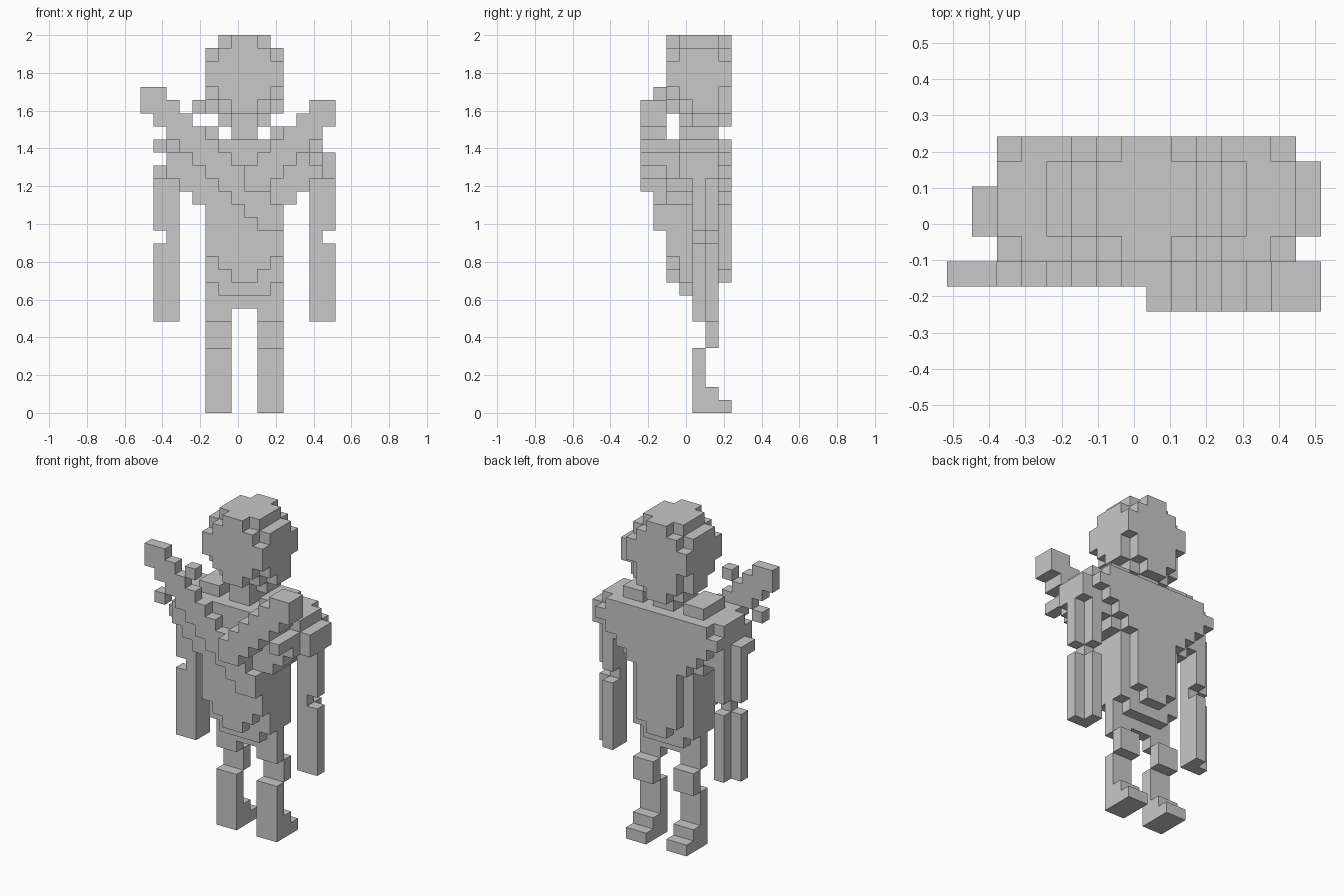
import bpy, bmesh
from mathutils import Vector

cube = bpy.data.objects.get("Cube")
if cube:
    bpy.data.objects.remove(cube, do_unlink=True)

V = 2 / 29                              # block size
ORIGIN = Vector((-7.5, -3.5, 0))        # grid corner, in blocks

stone = bpy.data.materials.new("grey_stone")
stone.use_nodes = True
GREY = (0.58, 0.58, 0.58, 1)
stone.diffuse_color = GREY
stone.node_tree.nodes["Principled BSDF"].inputs["Base Color"].default_value = GREY


def box(xs, ys, zs):
    """Blocks filling half-open ranges."""
    return {(x, y, z) for x in range(*xs) for y in range(*ys) for z in range(*zs)}


def inset(n, ys, zs):
    """Centred body row, n blocks in from the torso's sides (negative = wider)."""
    return box((5 + n, 11 - n), ys, zs)


def mirror(cells):
    """Reflect about the body's centre line."""
    return {(15 - x, y, z) for x, y, z in cells}


parts = {}

# Rounded head
head = inset(0, (4, 6), (23, 28)) | inset(1, (4, 6), (22, 29))
head |= inset(0, (3, 4), (24, 28)) | inset(1, (3, 4), (23, 29)) | inset(2, (3, 4), (22, 23))
for y, low in ((2, 23), (6, 22)):
    head |= inset(0, (y, y + 1), (25, 27)) | inset(1, (y, y + 1), (low + 1, 28))
    head |= inset(2, (y, y + 1), (low, 29))
parts["head"] = head
parts["neck"] = inset(2, (3, 6), (21, 22))

# Torso with a rounded belly and a narrow spine panel
torso = inset(0, (3, 6), (10, 16)) | inset(1, (3, 6), (9, 10)) | inset(0, (4, 5), (8, 10))
for n, low in ((0, 12), (1, 11), (2, 10)):
    torso |= inset(n, (2, 3), (low, 16))
torso |= inset(1, (6, 7), (11, 16)) | inset(2, (6, 7), (10, 11))
parts["torso"] = torso

# Broad chest, with a back that tapers one block per row
chest = inset(-1, (2, 6), (16, 17)) | inset(-2, (2, 6), (17, 21)) | inset(-3, (2, 6), (18, 20))
chest |= inset(-3, (3, 6), (20, 21)) | inset(-2, (6, 7), (20, 21))
for n in range(4):
    chest |= inset(-n, (6, 7), (16 + n, 17 + n))
parts["chest"] = chest
collar = box((4, 6), (3, 6), (21, 22))
parts["right_collar"] = collar
parts["left_collar"] = mirror(collar)

# Arms with an elbow notch, left shoulder raised
arm = box((1, 3), (4, 5), (7, 18)) | box((2, 3), (5, 6), (7, 18))
arm -= box((1, 2), (4, 5), (13, 14)) | box((2, 3), (5, 6), (13, 14))
arm |= box((1, 3), (3, 5), (18, 19))
parts["right_arm"] = arm
parts["left_arm"] = mirror(arm) | box((13, 15), (3, 6), (18, 20))

# Legs: thigh, set-back knee, shin and stepped foot
leg = box((5, 7), (4, 5), (7, 8)) | box((5, 7), (5, 6), (5, 7)) | box((5, 7), (4, 5), (0, 5))
leg |= box((5, 7), (5, 6), (0, 2)) | box((5, 7), (6, 7), (0, 1))
parts["right_leg"] = leg
parts["left_leg"] = mirror(leg)


def blade(length, ys):
    """Diagonal sword: pommel and a band three blocks high."""
    cells = box((0, 2), ys, (23, 25))
    for x in range(1, length):
        cells |= box((x, x + 1), ys, (23 - x, 26 - x))
    return cells


# Two crossed swords, with crossguard ends and blunt tips
parts["right_sword"] = blade(10, (1, 2)) | box((10, 11), (1, 2), (14, 16))
parts["right_sword"] |= {(1, 1, 20), (4, 1, 23)}
left = {(14 - x, y, z - 1) for x, y, z in blade(7, (0, 2))}
left |= box((13, 14), (0, 2), (19, 20))
parts["left_sword"] = {c for c in left if c[2] >= 17}

# Each block belongs to one part only
filled = set()
for name in parts:
    parts[name] = parts[name] - filled
    filled |= parts[name]


def make_part(name, cells):
    """Mesh the outer skin of a part's blocks."""
    bm = bmesh.new()
    verts = {}

    def vert(p):
        key = tuple(p)
        if key not in verts:
            verts[key] = bm.verts.new((Vector(key) + ORIGIN) * V)
        return verts[key]

    for cell in sorted(cells):
        for axis in range(3):
            for side in (0, 1):
                near = list(cell)
                near[axis] += 2 * side - 1
                if tuple(near) in filled:
                    continue
                u, w = (axis + 1) % 3, (axis + 2) % 3
                ring = []
                for du, dw in ((0, 0), (1, 0), (1, 1), (0, 1)):
                    p = list(cell)
                    p[axis] += side
                    p[u] += du
                    p[w] += dw
                    ring.append(vert(p))
                bm.faces.new(ring if side else ring[::-1])
    mesh = bpy.data.meshes.new(name)
    bm.to_mesh(mesh)
    bm.free()
    mesh.materials.append(stone)
    bpy.context.collection.objects.link(bpy.data.objects.new(name, mesh))


for name, cells in parts.items():
    make_part(name, cells)
